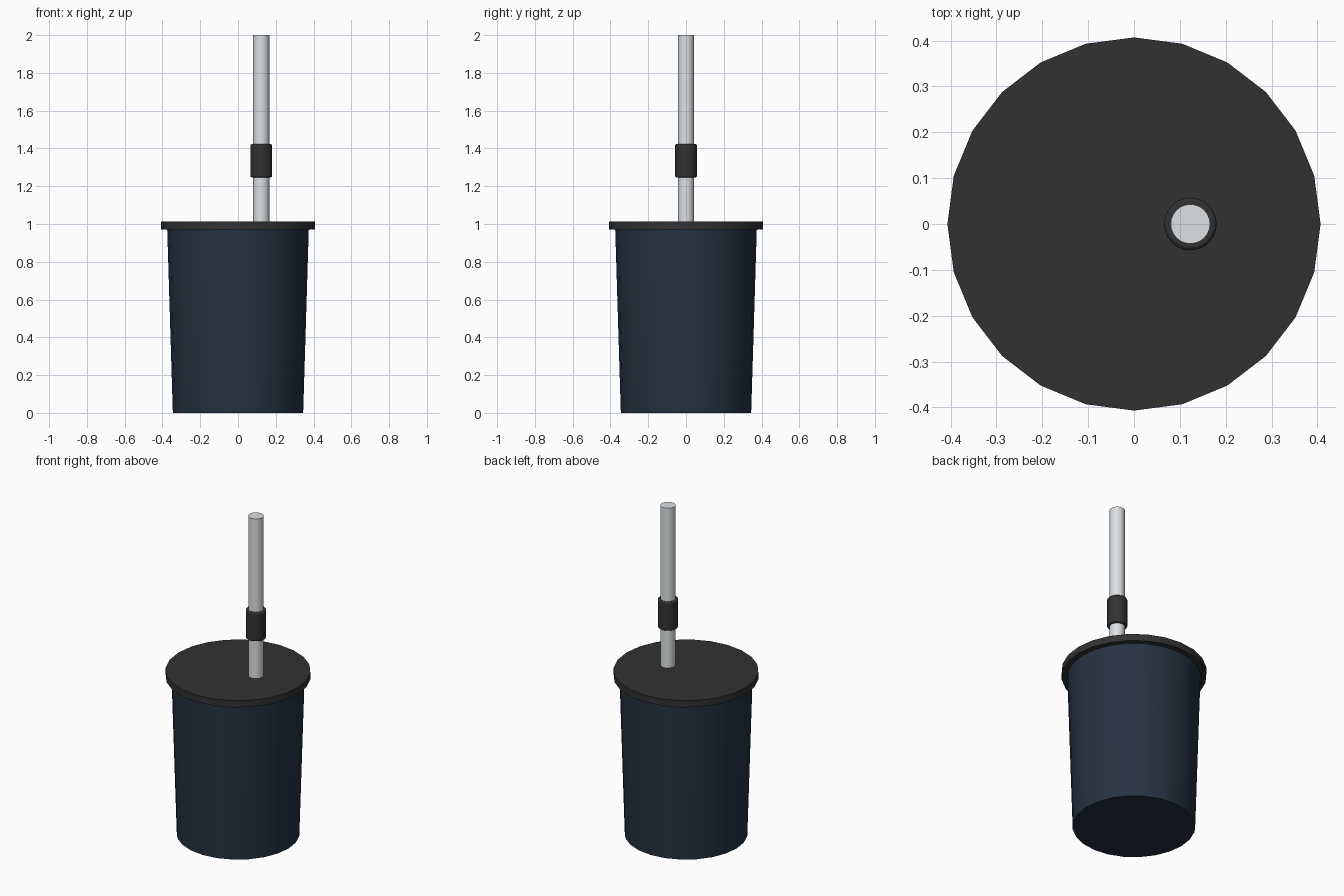
import bpy
import math

cube = bpy.data.objects.get("Cube")
if cube:
    bpy.data.objects.remove(cube, do_unlink=True)


def material(name, rgb):
    mat = bpy.data.materials.new(name)
    mat.use_nodes = True
    mat.diffuse_color = (*rgb, 1)
    mat.node_tree.nodes["Principled BSDF"].inputs["Base Color"].default_value = (*rgb, 1)
    return mat


navy = material("navy", (0.019, 0.031, 0.053))
black = material("charcoal", (0.031, 0.031, 0.031))
clear = material("pale grey", (0.72, 0.75, 0.77))


def tapered(name, x, z0, z1, r0, r1, mat, bevel=0):
    """Upright closed round part from z0 to z1 with 24 sides."""
    bpy.ops.mesh.primitive_cone_add(vertices=24, radius1=r0, radius2=r1,
                                    depth=z1 - z0, location=(x, 0, (z0 + z1) / 2))
    obj = bpy.context.object
    obj.name = name
    obj.data.materials.append(mat)
    if bevel:
        mod = obj.modifiers.new("edge", 'BEVEL')
        mod.width = bevel
        mod.segments = 2
        mod.limit_method = 'ANGLE'
        mod.angle_limit = math.radians(40)
    bpy.ops.object.shade_smooth_by_angle(angle=math.radians(30))
    return obj


STRAW_X = 0.123

# Cup and lid
tapered("cup_body", 0, 0, 0.98, 0.345, 0.375, navy)
tapered("lid", 0, 0.97, 1.012, 0.407, 0.407, black)

# Straw with its stopper ring
tapered("straw", STRAW_X, 0.1, 2.0, 0.043, 0.043, clear)
tapered("straw_stopper", STRAW_X, 1.247, 1.423, 0.0575, 0.0575, black, 0.007)
